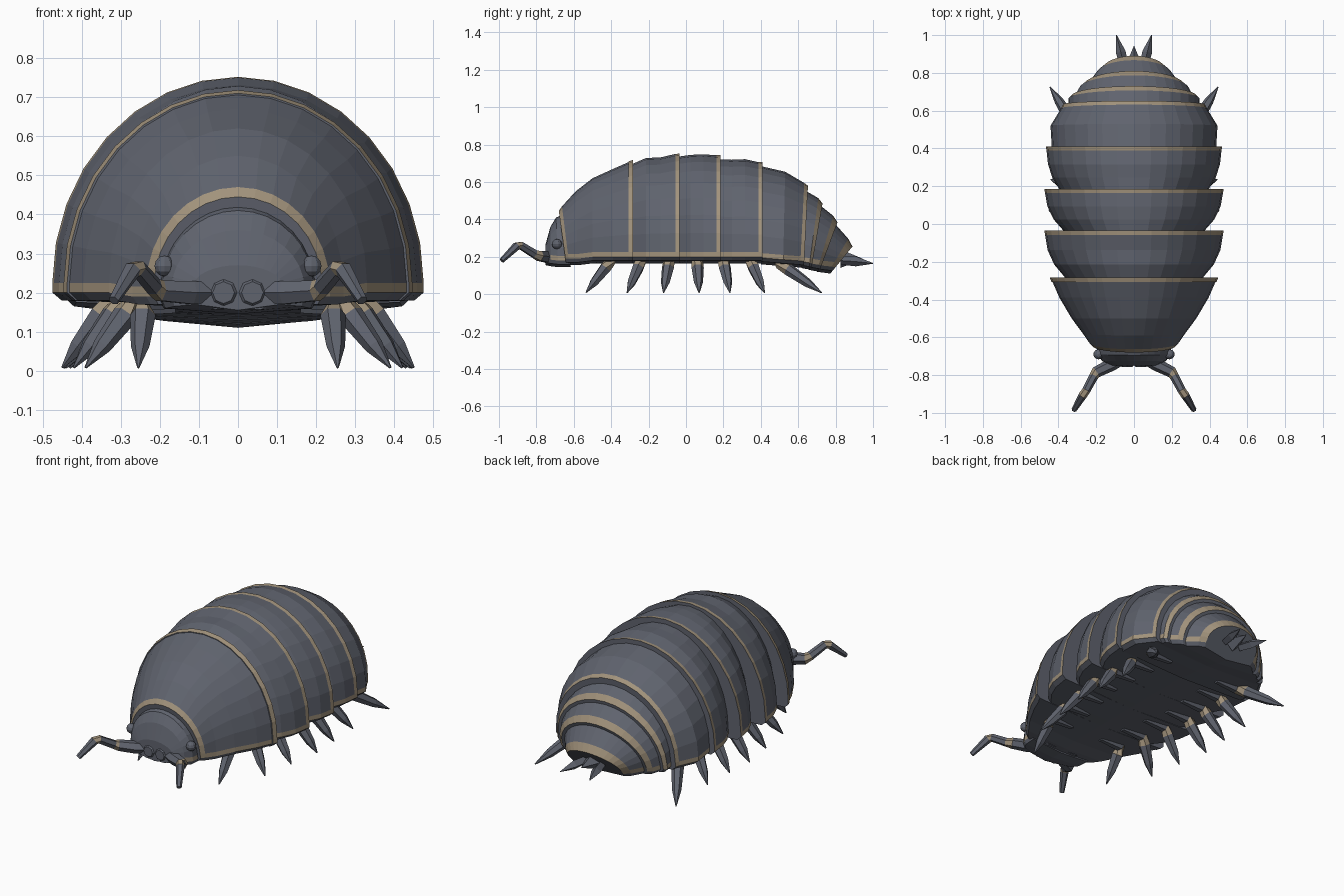
import bpy, bmesh
from math import sin, cos, pi
from mathutils import Vector

if "Cube" in bpy.data.objects:
    bpy.data.objects.remove(bpy.data.objects["Cube"], do_unlink=True)


def material(name, rgb):
    m = bpy.data.materials.new(name)
    m.use_nodes = True
    m.diffuse_color = (*rgb, 1)
    bsdf = m.node_tree.nodes["Principled BSDF"]
    bsdf.inputs["Base Color"].default_value = (*rgb, 1)
    bsdf.inputs["Roughness"].default_value = 0.7
    return m


SLATE, TAN = 0, 1
MATS = [material("slate shell", (0.115, 0.125, 0.155)),
        material("tan trim", (0.36, 0.29, 0.2))]


def loft(name, rings, rule):
    """Skin closed rings, cap both ends; rule(row, column) picks the colour."""
    bm = bmesh.new()
    rows = [[bm.verts.new(p) for p in ring] for ring in rings]
    n = len(rows[0])
    for i in range(len(rows) - 1):
        for j in range(n):
            k = (j + 1) % n
            f = bm.faces.new((rows[i][j], rows[i][k], rows[i + 1][k], rows[i + 1][j]))
            f.material_index = rule(i, j)
    bm.faces.new(rows[0])
    bm.faces.new(rows[-1])
    bmesh.ops.recalc_face_normals(bm, faces=bm.faces)
    mesh = bpy.data.meshes.new(name)
    bm.to_mesh(mesh)
    bm.free()
    for m in MATS:
        mesh.materials.append(m)
    ob = bpy.data.objects.new(name, mesh)
    bpy.context.collection.objects.link(ob)
    return ob


ARC = 16


def dome(y, half, top, base=0.2, lean=0.0):
    """Half-ellipse outline with a short skirt and a shallow belly."""
    h = top - base
    pts = [(half, base)]
    for i in range(ARC + 1):
        a = pi * i / ARC
        pts.append((half * cos(a), base + 0.025 + (h - 0.025) * sin(a)))
    pts += [(-half, base), (-half * 0.95, base - 0.02),
            (0, base - 0.035), (half * 0.95, base - 0.02)]
    return [Vector((x, y + lean * (z - base) / h, z)) for x, z in pts]


def plate(name, sections, rim_row):
    """Armour plate with a tan rim row and tan lower side edges."""
    side = (0, ARC + 1)
    loft(name, [dome(*s) for s in sections],
         lambda i, j: TAN if j in side or (i == rim_row and j <= ARC + 1) else SLATE)


# Front shield, with a rim at both ends
front = [(-0.645, 0.215, 0.445, 0.19, -0.035), (-0.628, 0.235, 0.47, 0.19, -0.035),
         (-0.58, 0.27, 0.55, 0.19, -0.01), (-0.5, 0.33, 0.62), (-0.39, 0.395, 0.67),
         (-0.31, 0.43, 0.705), (-0.285, 0.442, 0.715)]
plate("front_shield", front, 0)
plate("front_shield_rim", [(-0.308, 0.437, 0.71), (-0.283, 0.446, 0.718)], 0)

# Overlapping body plates: start, end, front and rear half width, front and rear height
for n, (y0, y1, w0, w1, t0, t1) in enumerate([
        (-0.29, -0.035, 0.36, 0.475, 0.695, 0.752),
        (-0.045, 0.185, 0.365, 0.475, 0.735, 0.745),
        (0.175, 0.41, 0.39, 0.467, 0.72, 0.708)]):
    d = y1 - y0
    mid = (t0 + t1) / 2 + 0.008
    plate(f"body_plate_{n + 1}", [
        (y0, w0, t0), (y0 + d * 0.3, w0 * 0.45 + w1 * 0.55, mid - 0.003),
        (y0 + d * 0.6, w0 * 0.15 + w1 * 0.85, mid),
        (y1 - 0.022, w1 - 0.004, t1 - 0.002), (y1, w1, t1)], 3)
plate("body_plate_4", [(0.4, 0.435, 0.685, 0.195), (0.52, 0.442, 0.655, 0.185, 0.01),
                       (0.612, 0.385, 0.595, 0.178, 0.02),
                       (0.632, 0.376, 0.58, 0.175, 0.02)], 2)

# Tail plates lean further back as they shrink
tail = [(0.63, 0.36, 0.565, 0.175, 0.02), (0.675, 0.33, 0.485, 0.165, 0.055),
        (0.725, 0.265, 0.385, 0.155, 0.085), (0.8, 0.165, 0.255, 0.145, 0.09)]
for n, (a, b) in enumerate(zip(tail, tail[1:])):
    start = (a[0] - 0.01, a[1] - 0.012, a[2] - 0.012, a[3], a[4])
    near = tuple(p + (q - p) * 0.75 for p, q in zip(start, b))
    near = (near[0], near[1] + 0.012, near[2] + 0.012, near[3], near[4])
    plate(f"tail_plate_{n + 1}", [start, near, b], 1)

# Head
loft("head", [dome(-0.62, 0.2, 0.43, 0.18, -0.03), dome(-0.685, 0.195, 0.41, 0.18, -0.01),
              dome(-0.725, 0.17, 0.36, 0.185), dome(-0.75, 0.115, 0.27, 0.19)],
     lambda i, j: TAN if i < 2 and j in (0, ARC + 1) else SLATE)


def limb(name, points, radii, tan=(), sides=6):
    """Tapered tube through points, built on both sides of the body."""
    for label, s in (("left", 1), ("right", -1)):
        pts = [Vector((s * x, y, z)) for x, y, z in points]
        rings = []
        for i, p in enumerate(pts):
            d = pts[min(i + 1, len(pts) - 1)] - pts[max(i - 1, 0)]
            q = d.to_track_quat("Z", "Y")
            rings.append([p + q @ Vector((radii[i] * cos(2 * pi * k / sides),
                                          radii[i] * sin(2 * pi * k / sides), 0))
                          for k in range(sides)])
        loft(f"{label}_{name}", rings, lambda i, j: TAN if i in tan else SLATE)


def leg(name, hip, foot):
    """Hip lying along the belly, tan knee, then a pointed shin."""
    hip, foot = Vector(hip), Vector(foot)
    inner = Vector((hip.x - 0.14, hip.y, hip.z))
    knee = hip.lerp(foot, 0.22)
    shin = hip.lerp(foot, 0.68)
    limb(name, [inner, hip, knee, shin, foot],
         [0.02, 0.03, 0.033, 0.024, 0.003], tan=(1,))


# Seven pairs of legs
leg("leg_1", (0.24, -0.4, 0.18), (0.255, -0.535, 0.008))
for n, (hip_y, foot_y, foot_x) in enumerate([(-0.24, -0.315, 0.39), (-0.09, -0.12, 0.42),
                                             (0.06, 0.07, 0.45), (0.2, 0.235, 0.44),
                                             (0.345, 0.42, 0.43)]):
    leg(f"leg_{n + 2}", (foot_x - 0.13, hip_y, 0.18), (foot_x, foot_y, 0.008))
leg("leg_7", (0.3, 0.5, 0.165), (0.445, 0.725, 0.008))

# Antennae with a tan elbow, and the jaw plates between them
limb("antenna", [(0.07, -0.72, 0.2), (0.12, -0.745, 0.2), (0.2, -0.785, 0.205),
                 (0.215, -0.81, 0.215), (0.255, -0.885, 0.262), (0.27, -0.905, 0.258),
                 (0.318, -0.985, 0.18)],
     [0.03, 0.034, 0.03, 0.024, 0.022, 0.023, 0.014], tan=(2, 4))
limb("jaw", [(0.035, -0.71, 0.2), (0.037, -0.745, 0.2), (0.037, -0.757, 0.2)],
     [0.035, 0.038, 0.028], sides=8)
loft("mouth", [[Vector((x * w, y, z)) for x, z in
                ((-1, 0.19), (-0.6, 0.157), (0.6, 0.157), (1, 0.19))]
               for y, w in ((-0.745, 0.1), (-0.69, 0.15), (-0.6, 0.16))],
     lambda i, j: SLATE)

# Eyes
for label, s in (("left", 1), ("right", -1)):
    bpy.ops.mesh.primitive_uv_sphere_add(segments=10, ring_count=6, radius=0.027,
                                         location=(s * 0.188, -0.69, 0.268))
    eye = bpy.context.object
    eye.name = f"{label}_eye"
    eye.data.materials.append(MATS[SLATE])

# Tail spikes and the small point between them
limb("tail_spike", [(0.05, 0.83, 0.18), (0.07, 0.91, 0.175), (0.093, 1.0, 0.165)],
     [0.022, 0.026, 0.002], sides=4)
bpy.ops.mesh.primitive_cone_add(vertices=4, radius1=0.05, depth=0.12,
                                location=(0, 0.885, 0.19), rotation=(-pi / 2, 0, 0))
point = bpy.context.object
point.name = "tail_point"
point.data.materials.append(MATS[SLATE])
